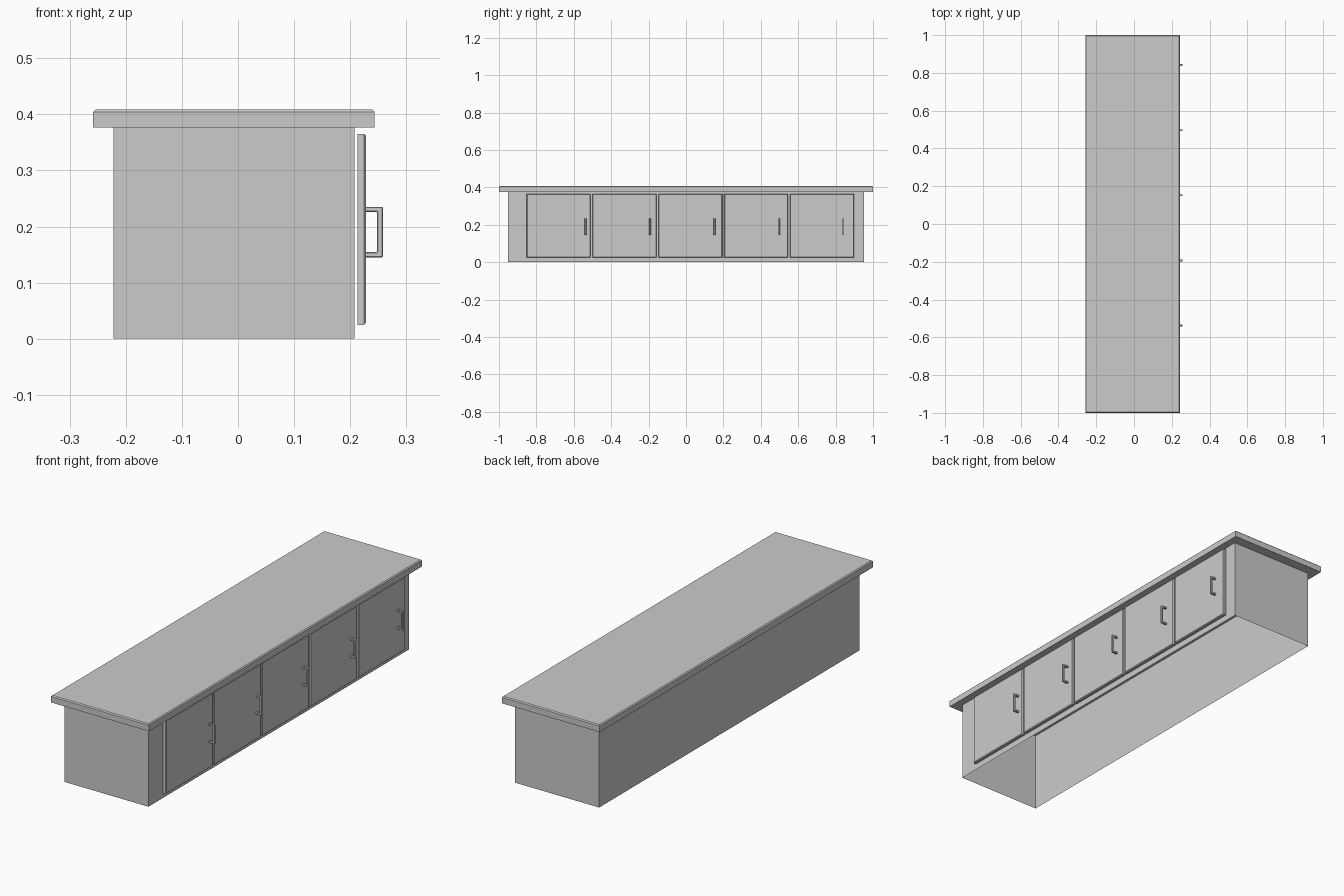
import bpy, bmesh

if "Cube" in bpy.data.objects:
    bpy.data.objects.remove(bpy.data.objects["Cube"])


def finish(name, bm):
    mesh = bpy.data.meshes.new(name)
    bm.to_mesh(mesh)
    bm.free()
    obj = bpy.data.objects.new(name, mesh)
    bpy.context.collection.objects.link(obj)
    return obj


def box(name, lo, hi, bevel=0.0, face=None, open_bottom=False):
    """Box from corner lo to corner hi; chamfers the rim of the +axis face."""
    bm = bmesh.new()
    bmesh.ops.create_cube(bm, size=1)
    for v in bm.verts:
        v.co = [hi[i] if v.co[i] > 0 else lo[i] for i in range(3)]
    if bevel:
        rim = [e for e in bm.edges
               if all(abs(v.co[face] - hi[face]) < 1e-5 for v in e.verts)]
        bmesh.ops.bevel(bm, geom=rim, offset=bevel, segments=1,
                        profile=0.5, affect='EDGES')
    if open_bottom:
        bm.normal_update()
        bmesh.ops.delete(bm, geom=[f for f in bm.faces if f.normal.z < -0.9],
                         context='FACES_ONLY')
    return finish(name, bm)


def pull(name, y, width=0.010):
    """U-shaped square-bar handle, profile in xz extruded along y."""
    x0, x1, x2 = 0.227, 0.248, 0.258
    z0, z1, z2, z3 = 0.145, 0.1545, 0.226, 0.235
    profile = [(x0, z0), (x2, z0), (x2, z3), (x0, z3),
               (x0, z2), (x1, z2), (x1, z1), (x0, z1)]
    bm = bmesh.new()
    face = bm.faces.new([bm.verts.new((x, y - width / 2, z)) for x, z in profile])
    ext = bmesh.ops.extrude_face_region(bm, geom=[face])
    moved = [g for g in ext['geom'] if isinstance(g, bmesh.types.BMVert)]
    bmesh.ops.translate(bm, vec=(0, width, 0), verts=moved)
    bmesh.ops.recalc_face_normals(bm, faces=bm.faces)
    obj = finish(name, bm)
    mod = obj.modifiers.new("edge_bevel", 'BEVEL')
    mod.width = 0.0015
    mod.segments = 1


# Hollow cabinet shell, open underneath, and overhanging countertop
box("cabinet_body", (-0.222, -0.953, 0), (0.208, 0.953, 0.3765), open_bottom=True)
box("countertop", (-0.258, -1, 0.3765), (0.243, 1, 0.409), 0.0045, 2)

# Row of five doors, each with a handle near its far edge
for i in range(5):
    y = -0.852 + i * 0.352
    box(f"door_{i + 1}", (0.2128, y, 0.0245), (0.228, y + 0.342, 0.365), 0.0035, 0)
    pull(f"door_handle_{i + 1}", -0.537 + i * 0.3445)
